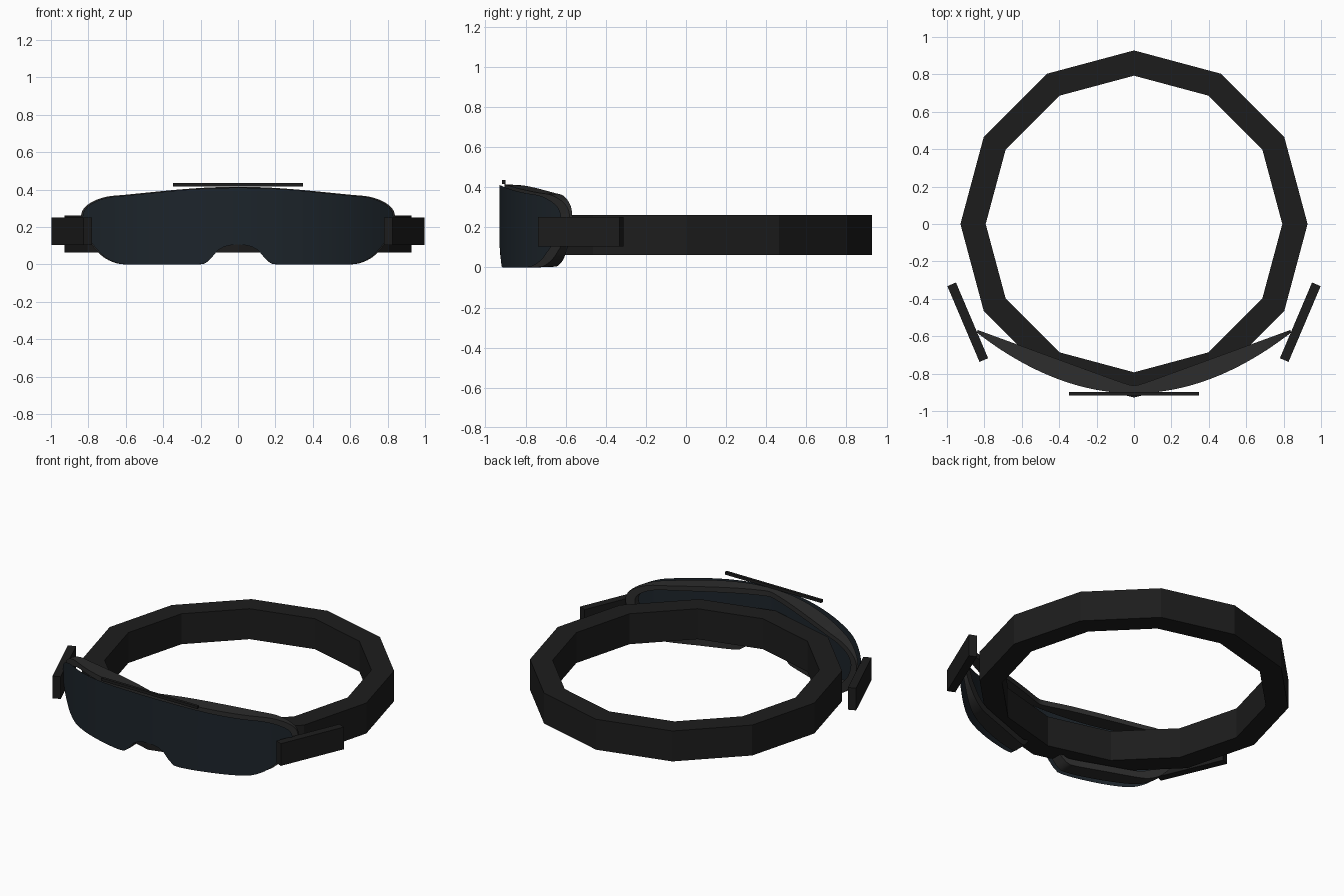
import bpy, bmesh, math

if "Cube" in bpy.data.objects:
    bpy.data.objects.remove(bpy.data.objects["Cube"])

# Half outline of the visor seen from the front (x, z), top centre to nose bridge
TOP = [(0, .415), (.15, .412), (.3, .402), (.45, .388), (.6, .373), (.7, .363),
       (.77, .34), (.815, .31), (.835, .28), (.84, .25)]
BOTTOM = [(.84, .25), (.83, .195), (.80, .13), (.765, .085), (.72, .04), (.66, .01),
          (.59, 0), (.4, 0), (.22, 0), (.17, .01), (.135, .045), (.105, .08),
          (.06, .10), (0, .107)]


def material(name, rgb):
    m = bpy.data.materials.new(name)
    m.diffuse_color = (*rgb, 1)
    m.use_nodes = True
    m.node_tree.nodes["Principled BSDF"].inputs["Base Color"].default_value = m.diffuse_color
    return m


def finish(name, bm, mat, smooth=None):
    bmesh.ops.recalc_face_normals(bm, faces=bm.faces)
    me = bpy.data.meshes.new(name)
    bm.to_mesh(me)
    bm.free()
    ob = bpy.data.objects.new(name, me)
    bpy.context.collection.objects.link(ob)
    me.materials.append(mat)
    if smooth:
        bpy.ops.object.select_all(action='DESELECT')
        ob.select_set(True)
        bpy.context.view_layer.objects.active = ob
        bpy.ops.object.shade_smooth_by_angle(angle=math.radians(smooth))
    return ob


def spline(pts, steps=4):
    """Catmull-Rom through the points."""
    out = []
    for i in range(len(pts) - 1):
        p = [pts[max(0, min(len(pts) - 1, i + k))] for k in (-1, 0, 1, 2)]
        for s in range(steps):
            t = s / steps
            out.append(tuple(.5 * (2 * b + (c - a) * t + (2 * a - 5 * b + 4 * c - d) * t * t
                                   + (3 * b - a - 3 * c + d) * t ** 3) for a, b, c, d in zip(*p)))
    return out + [pts[-1]]


def height(chain, x):
    pts = sorted(chain)
    for (x0, z0), (x1, z1) in zip(pts, pts[1:]):
        if x <= x1:
            return z0 + (z1 - z0) * (x - x0) / max(x1 - x0, 1e-6)
    return pts[-1][1]


def box(name, size, loc, rot, mat):
    bm = bmesh.new()
    bmesh.ops.create_cube(bm, size=1)
    bmesh.ops.scale(bm, vec=size, verts=bm.verts)
    ob = finish(name, bm, mat)
    ob.location = loc
    ob.rotation_euler.z = rot
    return ob


strap_mat = material("strap_black", (.012, .012, .012))
frame_mat = material("frame_grey", (.025, .025, .025))
lens_mat = material("lens_blue_black", (.012, .018, .024))

top, bottom = spline(TOP), spline(BOTTOM)

# Lens: thin curved sheet in front of the frame
bm = bmesh.new()
N, ROWS = 72, 4
grid = []
for i in range(N + 1):
    x = .84 * math.sin(math.pi * (i / N - .5))
    zt, zb = height(top, abs(x)), height(bottom, abs(x))
    y = -.93 + .33 * x * x + .15 * x ** 4
    grid.append([bm.verts.new((x * .99, y, zb + (zt - zb) * j / ROWS - .004 * j / ROWS))
                 for j in range(ROWS + 1)])
for a, b in zip(grid, grid[1:]):
    for j in range(ROWS):
        bm.faces.new((a[j], b[j], b[j + 1], a[j + 1]))
bmesh.ops.remove_doubles(bm, verts=bm.verts, dist=1e-4)
finish("lens", bm, lens_mat, 40)

# Frame: closed rim following the lens outline, open in the middle
half = top + bottom[1:]
outline = half + [(-x, z) for x, z in half[-2:0:-1]]


def front(x):
    return -.905 + .46 * x * x


def back(x):
    return -.872 + .365 * math.sqrt(x * x + .0004)


bm = bmesh.new()
loops = []
for sx, sz, depth in ((1, 1, front), (.995, .985, back), (.93, .80, back), (.93, .80, front)):
    loops.append([bm.verts.new((x * sx, depth(x * sx), .23 + (z - .23) * sz))
                  for x, z in outline])
n = len(outline)
for k in range(4):
    a, b = loops[k], loops[(k + 1) % 4]
    for i in range(n):
        j = (i + 1) % n
        bm.faces.new((a[i], a[j], b[j], b[i]))
finish("frame", bm, frame_mat, 35)

# Strap: flat-sided twelve-sided band
bm = bmesh.new()
rings = [[bm.verts.new((r * math.cos(math.tau * i / 12), r * math.sin(math.tau * i / 12), z))
          for i in range(12)]
         for r, z in ((.928, .063), (.928, .262), (.793, .262), (.793, .063))]
for k in range(4):
    a, b = rings[k], rings[(k + 1) % 4]
    for i in range(12):
        j = (i + 1) % 12
        bm.faces.new((a[i], a[j], b[j], b[i]))
finish("strap", bm, strap_mat)

# Side arms joining the visor to the strap
for side, label in ((1, "right"), (-1, "left")):
    box(f"{label}_arm", (.05, .44, .145), (side * .889, -.525, .178),
        -side * math.radians(23), strap_mat)

# Thin bar along the top edge
box("top_bar", (.695, .018, .018), (0, -.908, .426), 0, strap_mat)
